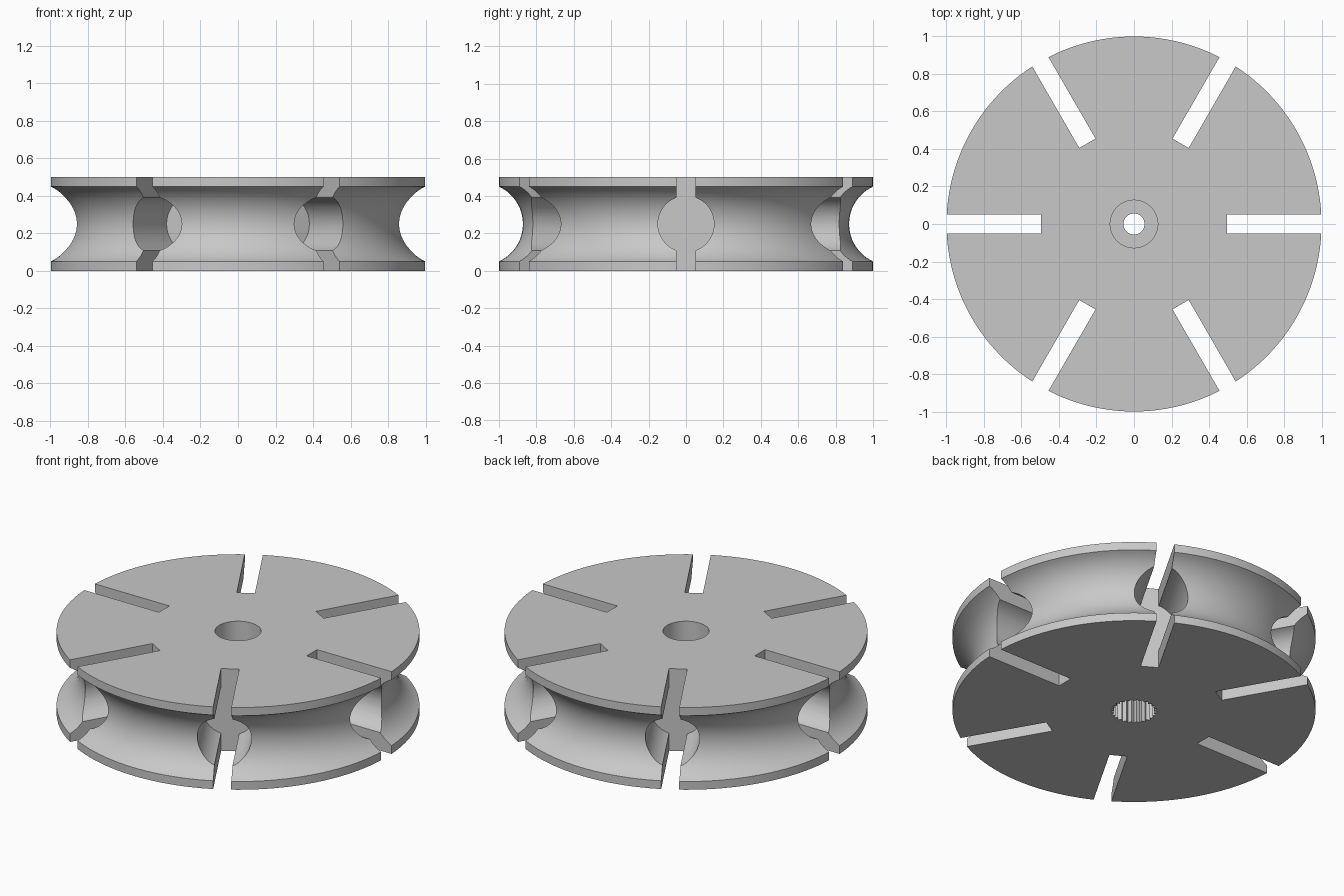
import bpy, bmesh, math
from mathutils import Matrix

cube = bpy.data.objects.get("Cube")
if cube:
    bpy.data.objects.remove(cube, do_unlink=True)

HEIGHT, LIP, WAIST, SLOTS = 0.5, 0.05, 0.872, 6
MID = HEIGHT / 2

grey = bpy.data.materials.new("plain grey")
grey.use_nodes = True
colour = (0.58, 0.58, 0.58, 1)
grey.diffuse_color = colour
grey.node_tree.nodes["Principled BSDF"].inputs["Base Color"].default_value = colour


def finish(name, bm):
    bmesh.ops.recalc_face_normals(bm, faces=bm.faces)
    mesh = bpy.data.meshes.new(name)
    bm.to_mesh(mesh)
    bm.free()
    mesh.materials.append(grey)
    obj = bpy.data.objects.new(name, mesh)
    bpy.context.collection.objects.link(obj)
    return obj


def lathe(name, profile, steps):
    """Spin an (r, z) profile around the z axis and cap both ends."""
    bm = bmesh.new()
    rings = [[bm.verts.new((r * math.cos(a), r * math.sin(a), z))
              for a in (math.tau * i / steps for i in range(steps))]
             for r, z in profile]
    for low, high in zip(rings, rings[1:]):
        for i in range(steps):
            j = (i + 1) % steps
            bm.faces.new((low[i], low[j], high[j], high[i]))
    bm.faces.new(rings[0][::-1])
    bm.faces.new(rings[-1])
    return finish(name, bm)


def prism(name, outline, bottom, top):
    """Extrude an xy outline between two heights."""
    bm = bmesh.new()
    face = bm.faces.new([bm.verts.new((x, y, bottom)) for x, y in outline])
    # Keep the starting face so that the cutter is a closed solid
    low = list(face.verts)
    high = [bm.verts.new((x, y, top)) for x, y in outline]
    bm.faces.new(high[::-1])
    for i in range(len(low)):
        j = (i + 1) % len(low)
        bm.faces.new((low[j], low[i], high[i], high[j]))
    return finish(name, bm)


def circle(radius, steps):
    return [(radius * math.cos(math.tau * i / steps),
             radius * math.sin(math.tau * i / steps)) for i in range(steps)]


# Grooved wheel: straight lips with a concave arc between them
half = MID - LIP
sag = 1 - WAIST
arc_r = (half ** 2 + sag ** 2) / (2 * sag)
spread = math.asin(half / arc_r)
groove = []
for i in range(25):
    a = spread * (i / 12 - 1)
    groove.append((WAIST + arc_r * (1 - math.cos(a)), MID + arc_r * math.sin(a)))
wheel = lathe("grooved_wheel", [(1, 0)] + groove + [(1, HEIGHT)], 144)

# Radial slots and flat-ended round pockets, the slots a hair deeper
cutters = []
for i in range(SLOTS):
    turn = Matrix.Rotation(math.tau * i / SLOTS, 4, 'Z')
    slot = prism("slot_cutter", [(0.497, -0.05), (1.2, -0.05), (1.2, 0.05), (0.497, 0.05)],
                 -0.1, HEIGHT + 0.1)
    pocket = prism("pocket_cutter", circle(0.15, 64), 0.501, 1.3)
    pocket.data.transform(Matrix.Translation((0, 0, MID)) @ Matrix.Rotation(math.pi / 2, 4, 'Y'))
    for obj in (slot, pocket):
        obj.data.transform(turn)
        cutters.append(obj)

# Central screw hole, top recess and toothed socket underneath
TEETH = 25
star = []
for i in range(TEETH * 2):
    a = math.pi * i / TEETH
    r = 0.113 if i % 2 else 0.13
    star.append((r * math.cos(a), r * math.sin(a)))
cutters += [
    prism("screw_hole_cutter", circle(0.056, 48), -0.1, HEIGHT + 0.1),
    prism("recess_cutter", circle(0.127, 64), 0.3, HEIGHT + 0.1),
    prism("socket_cutter", star, -0.1, 0.2),
]

# Cut everything, then remove the cutters
bpy.context.view_layer.objects.active = wheel
wheel.select_set(True)
for cutter in cutters:
    cutter.hide_render = True
    mod = wheel.modifiers.new("cut", 'BOOLEAN')
    mod.operation, mod.solver, mod.object = 'DIFFERENCE', 'EXACT', cutter
    bpy.ops.object.modifier_apply(modifier=mod.name)
for cutter in cutters:
    bpy.data.objects.remove(cutter, do_unlink=True)

bpy.ops.object.shade_smooth_by_angle(angle=math.radians(25))
